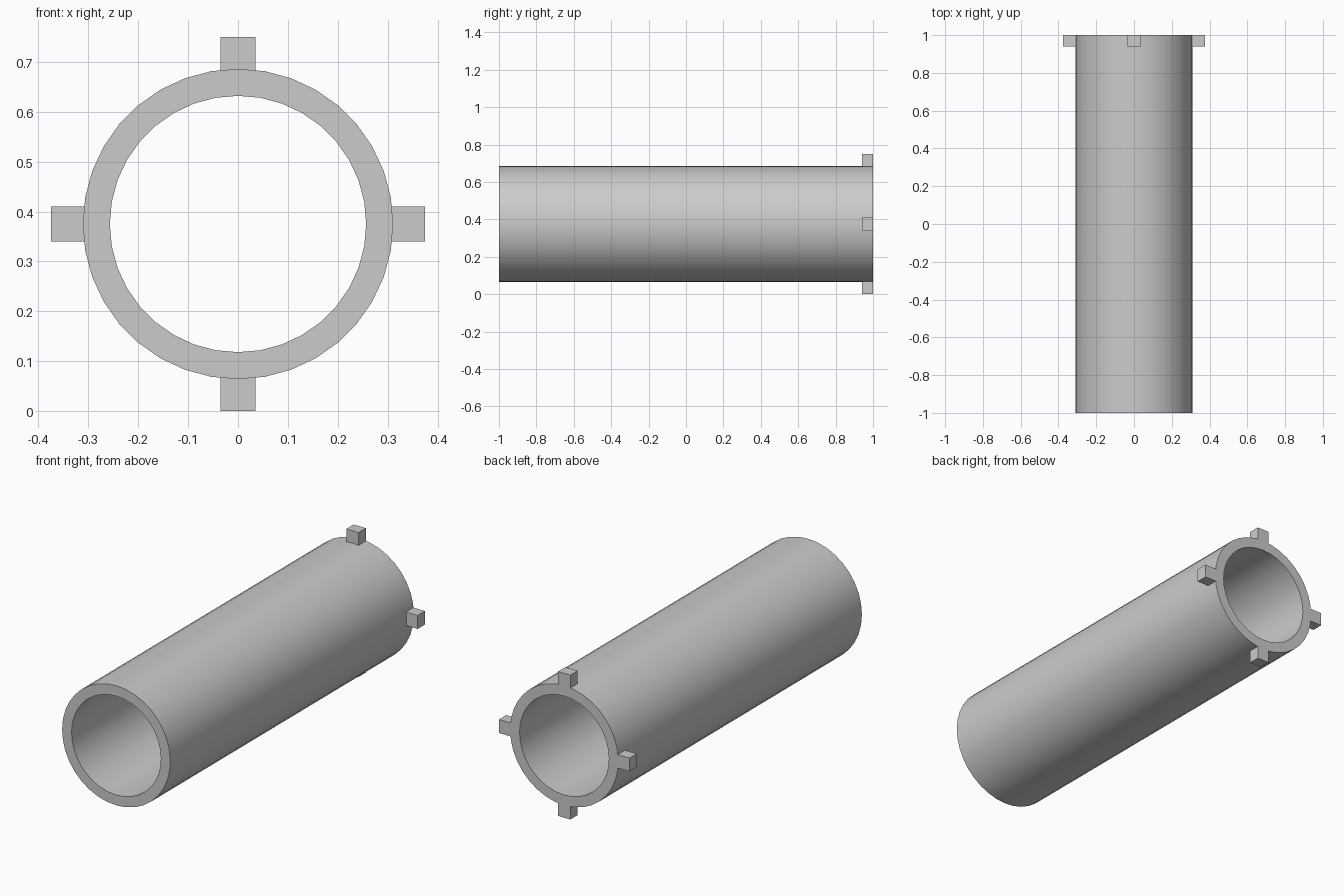
import bpy
import bmesh
import math
from mathutils import Matrix, Vector

cube = bpy.data.objects.get("Cube")
if cube:
    bpy.data.objects.remove(cube, do_unlink=True)

SIDES = 36
OUTER, INNER = 0.311, 0.257
CENTRE = Vector((0, 0, 0.375))

grey = bpy.data.materials.new("plain grey")
grey.use_nodes = True
colour = (0.6, 0.6, 0.6, 1)
grey.diffuse_color = colour
grey.node_tree.nodes["Principled BSDF"].inputs["Base Color"].default_value = colour


def add_object(name, bm):
    bmesh.ops.recalc_face_normals(bm, faces=bm.faces)
    mesh = bpy.data.meshes.new(name)
    bm.to_mesh(mesh)
    bm.free()
    mesh.materials.append(grey)
    obj = bpy.data.objects.new(name, mesh)
    obj.location = CENTRE
    bpy.context.collection.objects.link(obj)
    return obj


# Hollow tube: four rings joined around the wall section
bm = bmesh.new()
rings = []
for radius, y in ((OUTER, -1), (OUTER, 1), (INNER, 1), (INNER, -1)):
    angles = [math.tau * i / SIDES for i in range(SIDES)]
    rings.append([bm.verts.new((radius * math.cos(a), y, radius * math.sin(a)))
                  for a in angles])
for r, ring in enumerate(rings):
    following = rings[(r + 1) % len(rings)]
    for i in range(SIDES):
        j = (i + 1) % SIDES
        bm.faces.new((ring[i], ring[j], following[j], following[i]))
tube = add_object("tube", bm)

bpy.ops.object.select_all(action="DESELECT")
tube.select_set(True)
bpy.context.view_layer.objects.active = tube
bpy.ops.object.shade_smooth_by_angle(angle=math.radians(30))

# Four square lugs around the back rim, rooted inside the wall
LUG_BOTTOM, LUG_TOP, LUG_WIDTH, LUG_DEPTH = 0.29, 0.375, 0.07, 0.06
for i, place in enumerate(("left", "top", "right", "bottom")):
    bm = bmesh.new()
    bmesh.ops.create_cube(bm, size=1)
    bmesh.ops.scale(bm, verts=bm.verts,
                    vec=(LUG_TOP - LUG_BOTTOM, LUG_DEPTH, LUG_WIDTH))
    bmesh.ops.translate(bm, verts=bm.verts,
                        vec=((LUG_TOP + LUG_BOTTOM) / 2, 1 - LUG_DEPTH / 2, 0))
    bmesh.ops.rotate(bm, verts=bm.verts, cent=(0, 0, 0),
                     matrix=Matrix.Rotation(-i * math.pi / 2, 3, "Y"))
    add_object(place + "_lug", bm)
